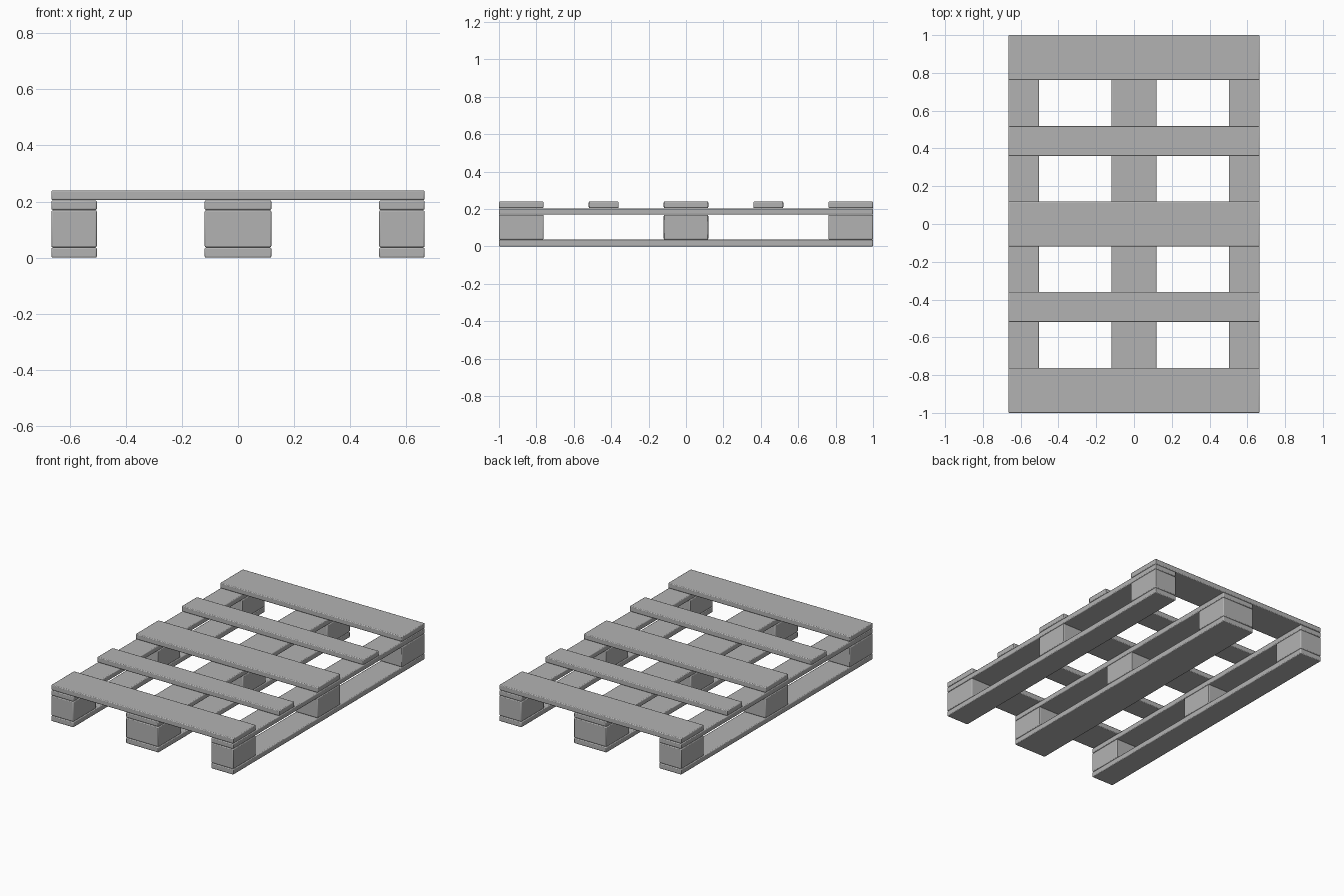
import bpy

cube = bpy.data.objects.get("Cube")
if cube:
    bpy.data.objects.remove(cube, do_unlink=True)

grey = bpy.data.materials.new("plain_grey")
grey.use_nodes = True
colour = (0.45, 0.45, 0.45, 1)
grey.diffuse_color = colour
grey.node_tree.nodes["Principled BSDF"].inputs["Base Color"].default_value = colour

HALF_X, HALF_Y = 0.665, 1.0


def plank(name, x, y, z):
    """Box spanning the (low, high) pairs, with softened edges."""
    spans = (x, y, z)
    bpy.ops.mesh.primitive_cube_add(size=1, location=[(a + b) / 2 for a, b in spans])
    ob = bpy.context.object
    ob.name = name
    ob.scale = [b - a for a, b in spans]
    bpy.ops.object.transform_apply(location=False, rotation=False, scale=True)
    ob.data.materials.append(grey)
    bevel = ob.modifiers.new("soft_edges", "BEVEL")
    bevel.width = 0.005
    bevel.segments = 2
    bpy.ops.object.shade_smooth_by_angle()
    return ob


columns = {
    "right": (-HALF_X, -0.503),
    "middle": (-0.119, 0.119),
    "left": (0.503, HALF_X),
}
rows = {
    "front": (-HALF_Y, -0.762),
    "centre": (-0.119, 0.119),
    "back": (0.762, HALF_Y),
}

# Runners, blocks and bearers under the deck
for side, x in columns.items():
    plank(f"{side}_bottom_runner", x, (-HALF_Y, HALF_Y), (0, 0.036))
    plank(f"{side}_bearer_board", x, (-HALF_Y, HALF_Y), (0.17, 0.204))
    for place, y in rows.items():
        plank(f"{place}_{side}_block", x, y, (0.037, 0.169))

# Deck: wide boards over the blocks, narrow ones between
deck = dict(rows, front_narrow=(-0.52, -0.36), back_narrow=(0.36, 0.52))
for place, y in deck.items():
    plank(f"{place}_deck_board", (-HALF_X, HALF_X), y, (0.205, 0.24))
